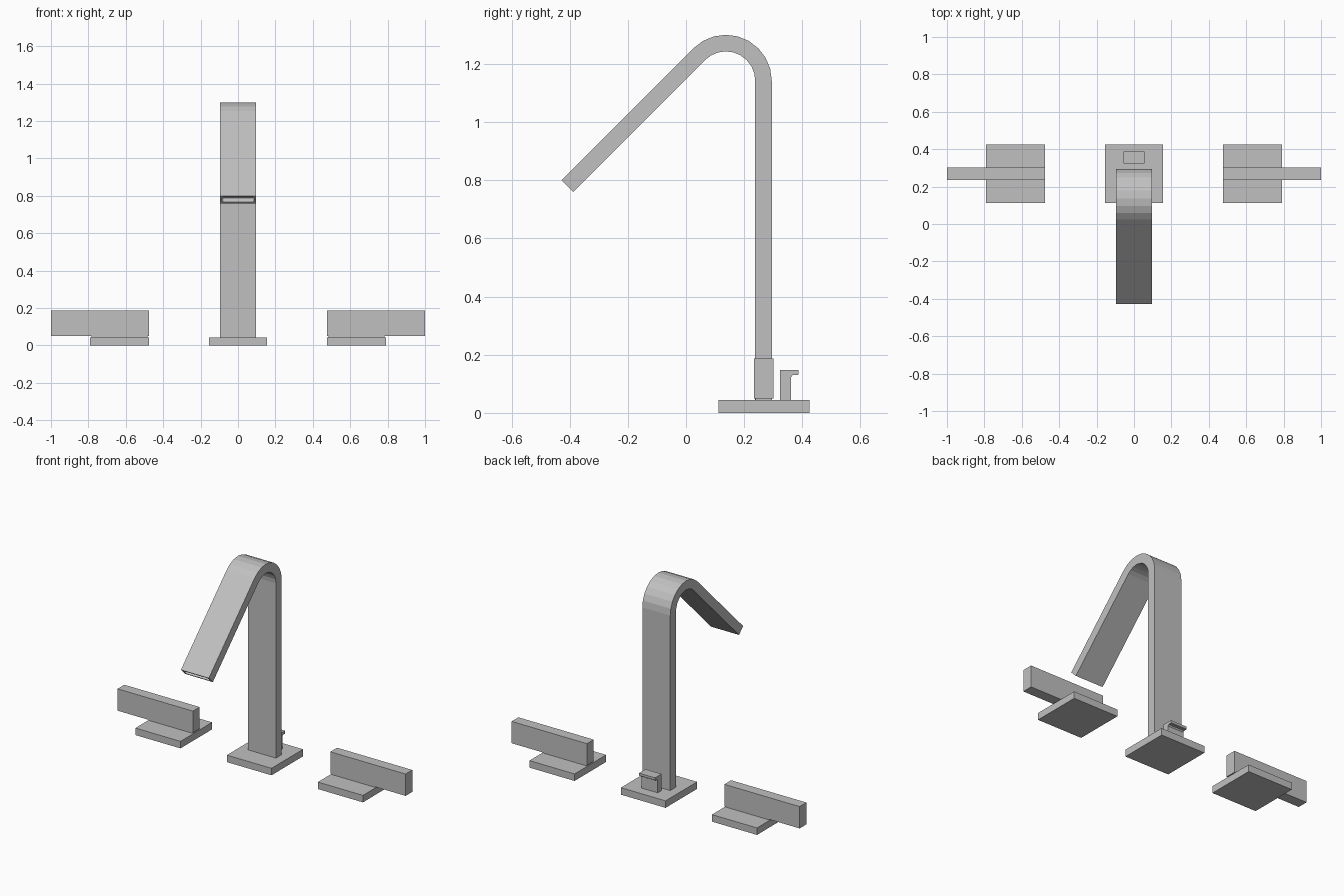
import bpy, bmesh, math
from mathutils import Vector, Matrix

old = bpy.data.objects.get("Cube")
if old:
    bpy.data.objects.remove(old, do_unlink=True)

metal = bpy.data.materials.new("brushed_grey")
metal.use_nodes = True
grey = (0.53, 0.53, 0.53, 1)
metal.diffuse_color = grey
metal.node_tree.nodes["Principled BSDF"].inputs["Base Color"].default_value = grey


def finish(name, bm):
    bmesh.ops.recalc_face_normals(bm, faces=bm.faces)
    mesh = bpy.data.meshes.new(name)
    bm.to_mesh(mesh)
    bm.free()
    mesh.materials.append(metal)
    obj = bpy.data.objects.new(name, mesh)
    bpy.context.scene.collection.objects.link(obj)
    return obj


def box(name, low, high):
    low, high = Vector(low), Vector(high)
    bm = bmesh.new()
    bmesh.ops.create_cube(bm, size=1)
    bmesh.ops.scale(bm, vec=high - low, verts=bm.verts)
    bmesh.ops.translate(bm, vec=(low + high) / 2, verts=bm.verts)
    return finish(name, bm)


def extrude_profile(name, points, half_width):
    """Side profile of (y, z) points, extruded across x."""
    bm = bmesh.new()
    face = bm.faces.new([bm.verts.new((-half_width, y, z)) for y, z in points])
    side = bmesh.ops.extrude_face_region(bm, geom=[face])["geom"]
    moved = [v for v in side if isinstance(v, bmesh.types.BMVert)]
    bmesh.ops.translate(bm, vec=(2 * half_width, 0, 0), verts=moved)
    return finish(name, bm)


plate_y = (0.111, 0.424)
plate_top = 0.044

# Spout: upright, bent over by 135 degrees, straight arm sloping down
centre_y, centre_z = 0.137, 1.142
outer_r, inner_r, arm_length = 0.158, 0.101, 0.641
slope = Vector((-1, -1)).normalized()


def spout_edge(radius):
    points = [Vector((centre_y + radius, plate_top))]
    for i in range(10):
        a = math.radians(15 * i)
        points.append(Vector((centre_y + radius * math.cos(a),
                              centre_z + radius * math.sin(a))))
    points.append(points[-1] + slope * arm_length)
    return points


outer, inner = spout_edge(outer_r), spout_edge(inner_r)
spout = extrude_profile("spout", outer + inner[::-1], 0.097)

# Outlet: rounded slot sunk into the end of the arm
tip = (outer[-1] + inner[-1]) / 2
bm = bmesh.new()
bmesh.ops.create_cube(bm, size=1)
bmesh.ops.scale(bm, vec=(0.172, 0.038, 0.06), verts=bm.verts)
upright = [e for e in bm.edges if abs(e.verts[0].co.z - e.verts[1].co.z) > 0.01]
bmesh.ops.bevel(bm, geom=upright, offset=0.013, segments=4, profile=0.5,
                affect='EDGES')
bmesh.ops.rotate(bm, verts=bm.verts, cent=(0, 0, 0),
                 matrix=Matrix.Rotation(math.radians(-45), 3, 'X'))
bmesh.ops.translate(bm, vec=(0, tip.x, tip.y), verts=bm.verts)
cutter = finish("outlet_cutter", bm)
cutter.hide_render = True
cutter.hide_viewport = True
cut = spout.modifiers.new("outlet", 'BOOLEAN')
cut.operation = 'DIFFERENCE'
cut.solver = 'EXACT'
cut.object = cutter

box("spout_base", (-0.155, plate_y[0], 0), (0.155, plate_y[1], plate_top))

# Drain lift knob behind the spout, with a lip at the back
extrude_profile("lift_knob", [
    (0.323, plate_top), (0.361, plate_top), (0.361, 0.122), (0.367, 0.130),
    (0.384, 0.130), (0.387, 0.133), (0.387, 0.148), (0.323, 0.148)], 0.056)

# Handles: square plate, thin neck and long upright lever on each side
for side, s in (("left", 1), ("right", -1)):
    def handle_part(name, x0, x1, ys, zs):
        xs = sorted((s * x0, s * x1))
        box(side + name, (xs[0], ys[0], zs[0]), (xs[1], ys[1], zs[1]))

    handle_part("_handle_plate", 0.477, 0.79, plate_y, (0, plate_top))
    handle_part("_handle_neck", 0.483, 0.784, (0.239, 0.296), (plate_top, 0.05))
    handle_part("_handle_lever", 0.477, 1.0, (0.234, 0.301), (0.05, 0.187))
